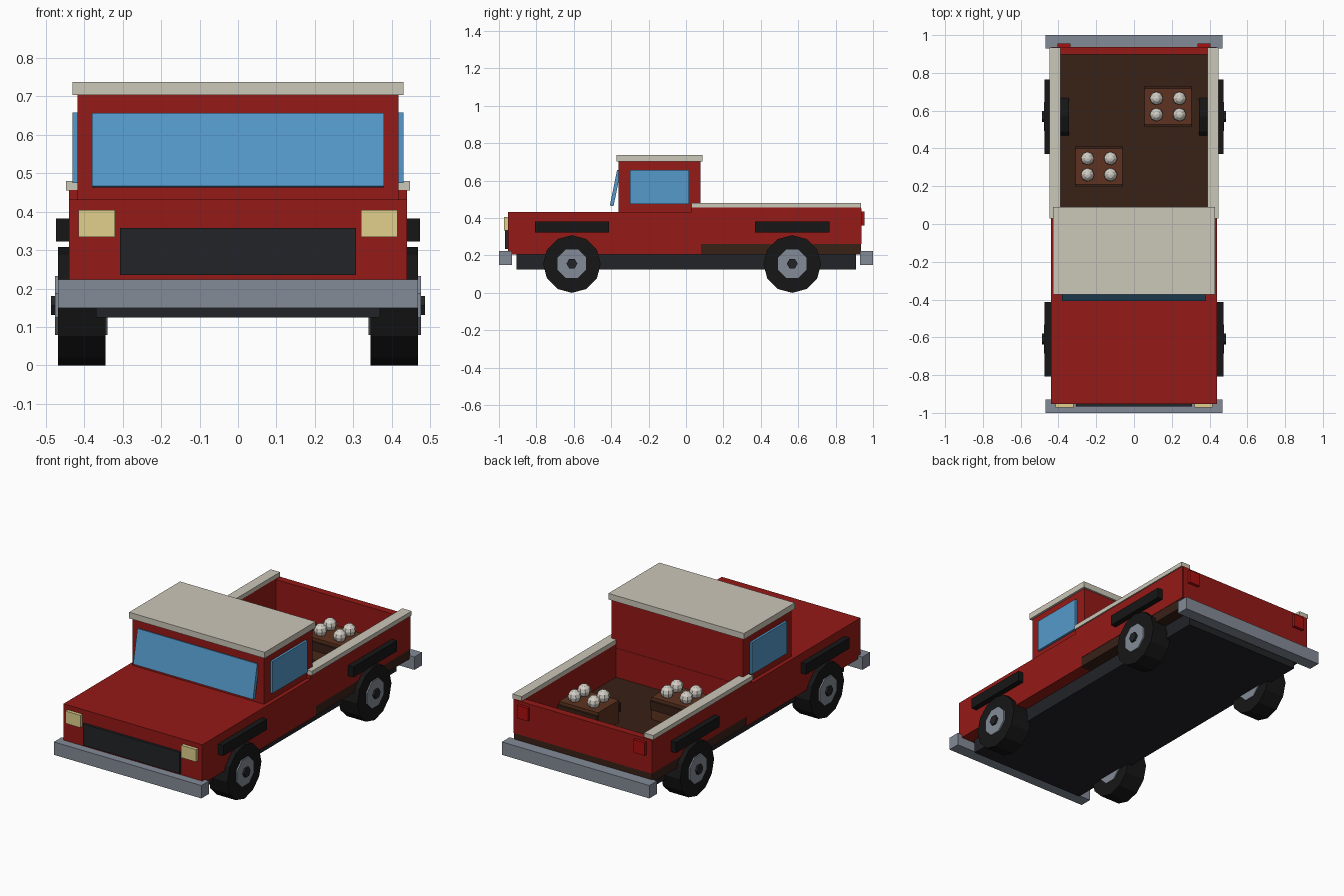
import bpy, math
from mathutils import Matrix

if "Cube" in bpy.data.objects:
    bpy.data.objects.remove(bpy.data.objects["Cube"])


def material(name, rgb):
    m = bpy.data.materials.new(name)
    m.diffuse_color = (*rgb, 1)
    m.use_nodes = True
    m.node_tree.nodes["Principled BSDF"].inputs["Base Color"].default_value = m.diffuse_color
    return m


RED = material("red_paint", (0.30, 0.010, 0.008))
CREAM = material("cream_paint", (0.60, 0.57, 0.48))
GLASS = material("blue_glass", (0.09, 0.32, 0.60))
BLACK = material("black_rubber", (0.008, 0.008, 0.008))
DARK = material("dark_metal", (0.016, 0.017, 0.020))
STEEL = material("steel", (0.23, 0.26, 0.31))
LAMP = material("headlight_yellow", (0.75, 0.63, 0.26))
TAIL = material("tail_light_red", (0.40, 0.005, 0.005))
FLOOR = material("dark_wood", (0.040, 0.015, 0.008))
WOOD = material("crate_wood", (0.11, 0.032, 0.014))
WHITE = material("bottle_white", (0.65, 0.62, 0.56))


def box(name, x, y, z, mat, tilt=0):
    """Box from (min, max) ranges, optionally tilted about x."""
    c = [(r[0] + r[1]) / 2 for r in (x, y, z)]
    s = [r[1] - r[0] for r in (x, y, z)]
    bpy.ops.mesh.primitive_cube_add(size=1, location=c)
    o = bpy.context.object
    o.name = name
    o.data.transform(Matrix.Rotation(tilt, 4, 'X') @ Matrix.Diagonal((*s, 1)))
    o.data.materials.append(mat)
    return o


def pair(name, x, y, z, mat):
    """Box on the right and its mirror on the left."""
    box(name + "_right", x, y, z, mat)
    box(name + "_left", (-x[1], -x[0]), y, z, mat)


def disc(name, x0, x1, y, z, r, sides, mat, turn=0):
    """Cylinder lying along x."""
    bpy.ops.mesh.primitive_cylinder_add(vertices=sides, radius=r, depth=abs(x1 - x0),
                                        location=((x0 + x1) / 2, y, z))
    o = bpy.context.object
    o.name = name
    o.data.transform(Matrix.Rotation(math.pi / 2, 4, 'Y') @ Matrix.Rotation(turn, 4, 'Z'))
    o.data.materials.append(mat)


# Chassis and bumpers
box("chassis", (-0.37, 0.37), (-0.905, 0.91), (0.125, 0.21), DARK)
box("front_bumper", (-0.468, 0.468), (-1.0, -0.93), (0.15, 0.224), STEEL)
box("rear_bumper", (-0.468, 0.468), (0.93, 1.0), (0.15, 0.224), STEEL)

# Front body, cab and roof
box("front_body", (-0.44, 0.44), (-0.953, 0.08), (0.205, 0.432), RED)
box("cab", (-0.417, 0.417), (-0.36, 0.078), (0.43, 0.705), RED)
box("roof", (-0.43, 0.43), (-0.372, 0.089), (0.703, 0.738), CREAM)

# Windows
box("windshield", (-0.38, 0.38), (-0.388, -0.368), (0.463, 0.657), GLASS, -0.2)
pair("side_window", (0.405, 0.43), (-0.30, 0.015), (0.475, 0.658), GLASS)

# Grille and lights
box("grille", (-0.307, 0.307), (-0.967, -0.94), (0.235, 0.358), DARK)
pair("headlight", (0.32, 0.415), (-0.972, -0.94), (0.334, 0.405), LAMP)
pair("tail_light", (0.335, 0.405), (0.92, 0.955), (0.36, 0.435), TAIL)

# Cargo bed
box("bed_floor", (-0.438, 0.438), (0.07, 0.935), (0.205, 0.265), FLOOR)
pair("bed_wall", (0.388, 0.44), (0.03, 0.935), (0.26, 0.457), RED)
pair("bed_rail", (0.388, 0.447), (0.03, 0.935), (0.455, 0.48), CREAM)
box("tailgate", (-0.437, 0.437), (0.897, 0.938), (0.26, 0.452), RED)

# Wheels and wheel arches
for end, y in (("front", -0.61), ("rear", 0.568)):
    pair(end + "_wheel_arch", (0.42, 0.473), (y - 0.198, y + 0.198), (0.322, 0.382), BLACK)
    for side, s in (("right", 1), ("left", -1)):
        tag = f"{end}_{side}"
        disc(tag + "_tyre", s * 0.345, s * 0.468, y, 0.154, 0.154, 12, BLACK)
        disc(tag + "_hub", s * 0.34, s * 0.476, y, 0.156, 0.083, 8, STEEL, math.pi / 8)
        disc(tag + "_hub_cap", s * 0.36, s * 0.487, y, 0.156, 0.029, 6, DARK)

# Crates of bottles
for n, (cx, cy) in enumerate(((0.18, 0.622), (-0.185, 0.304)), 1):
    box(f"crate_{n}", (cx - 0.124, cx + 0.124), (cy - 0.095, cy + 0.095), (0.26, 0.393), WOOD)
    for k, s in enumerate((-1, 1), 1):
        ys = sorted((cy + s * 0.09, cy + s * 0.107))
        box(f"crate_{n}_slat_{k}", (cx - 0.127, cx + 0.127), ys, (0.325, 0.375), FLOOR)
    for i in (-1, 1):
        for j in (-1, 1):
            bpy.ops.mesh.primitive_uv_sphere_add(segments=8, ring_count=6, radius=0.036,
                                                 location=(cx + i * 0.061, cy + j * 0.043, 0.42))
            o = bpy.context.object
            o.name = f"bottle_{n}_{(i + 1) + (j + 1) // 2 + 1}"
            o.data.materials.append(WHITE)
